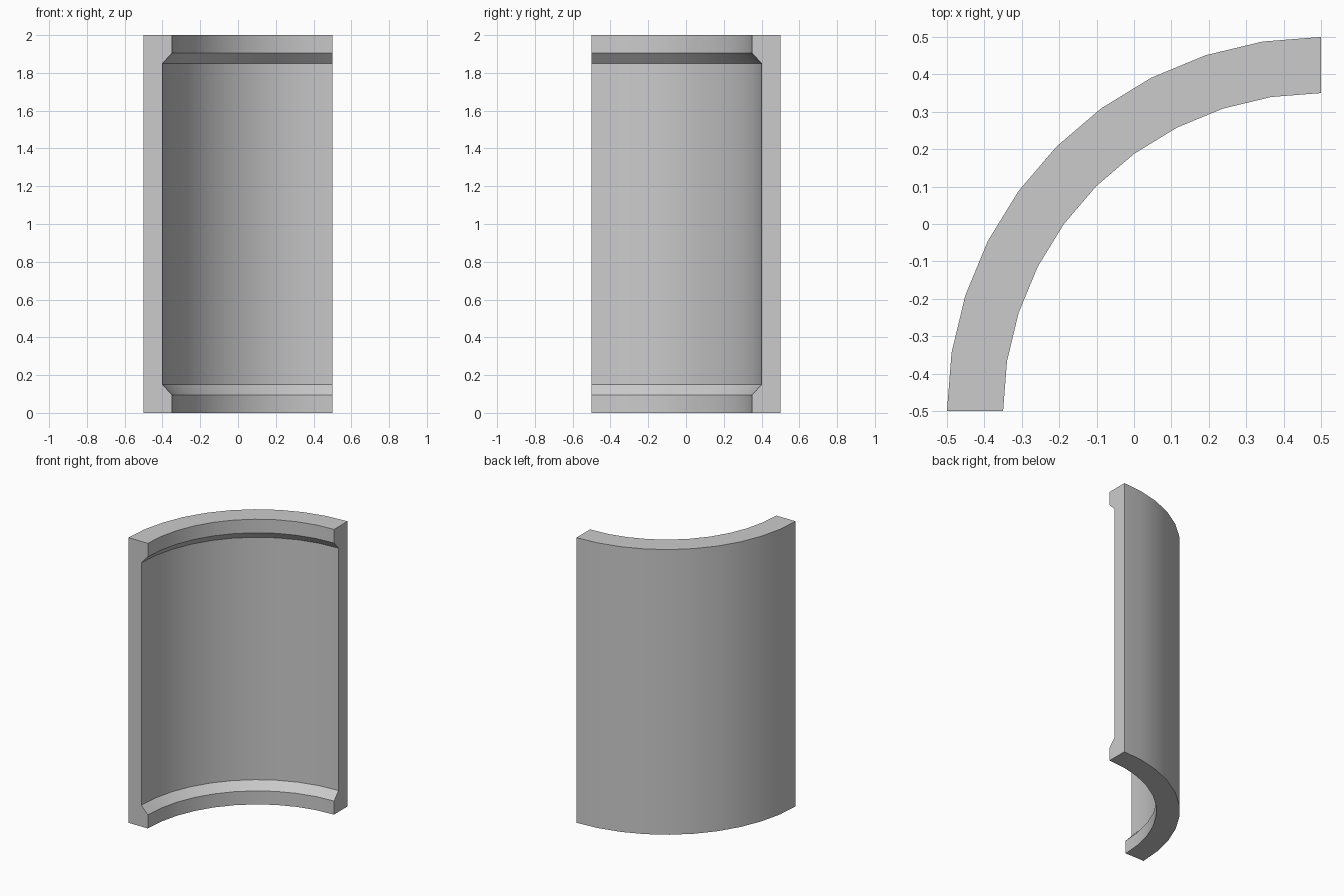
import bpy, bmesh, math

if "Cube" in bpy.data.objects:
    bpy.data.objects.remove(bpy.data.objects["Cube"])

# Wall cross-section (radius, height): outer face, thick rims, recessed middle
half = [(1.0, 0.0), (0.85, 0.0), (0.85, 0.095), (0.9, 0.15)]
profile = half + [(r, 2.0 - z) for r, z in reversed(half)]
SEGMENTS = 10
CENTRE = (0.5, -0.5)

# Quarter-circle sweep of the cross-section
bm = bmesh.new()
rings = []
for i in range(SEGMENTS + 1):
    a = math.pi / 2 * (1 + i / SEGMENTS)
    rings.append([bm.verts.new((CENTRE[0] + r * math.cos(a),
                                CENTRE[1] + r * math.sin(a), z)) for r, z in profile])
n = len(profile)
for a, b in zip(rings, rings[1:]):
    for j in range(n):
        k = (j + 1) % n
        bm.faces.new((a[j], a[k], b[k], b[j]))

# Flat end caps
bm.faces.new(rings[0])
bm.faces.new(rings[-1])
bmesh.ops.recalc_face_normals(bm, faces=bm.faces)

mesh = bpy.data.meshes.new("curved_wall")
bm.to_mesh(mesh)
bm.free()
wall = bpy.data.objects.new("curved_wall", mesh)
bpy.context.collection.objects.link(wall)

# Smooth curve, crisp rims
bpy.context.view_layer.objects.active = wall
wall.select_set(True)
bpy.ops.object.shade_smooth_by_angle(angle=math.radians(30))
